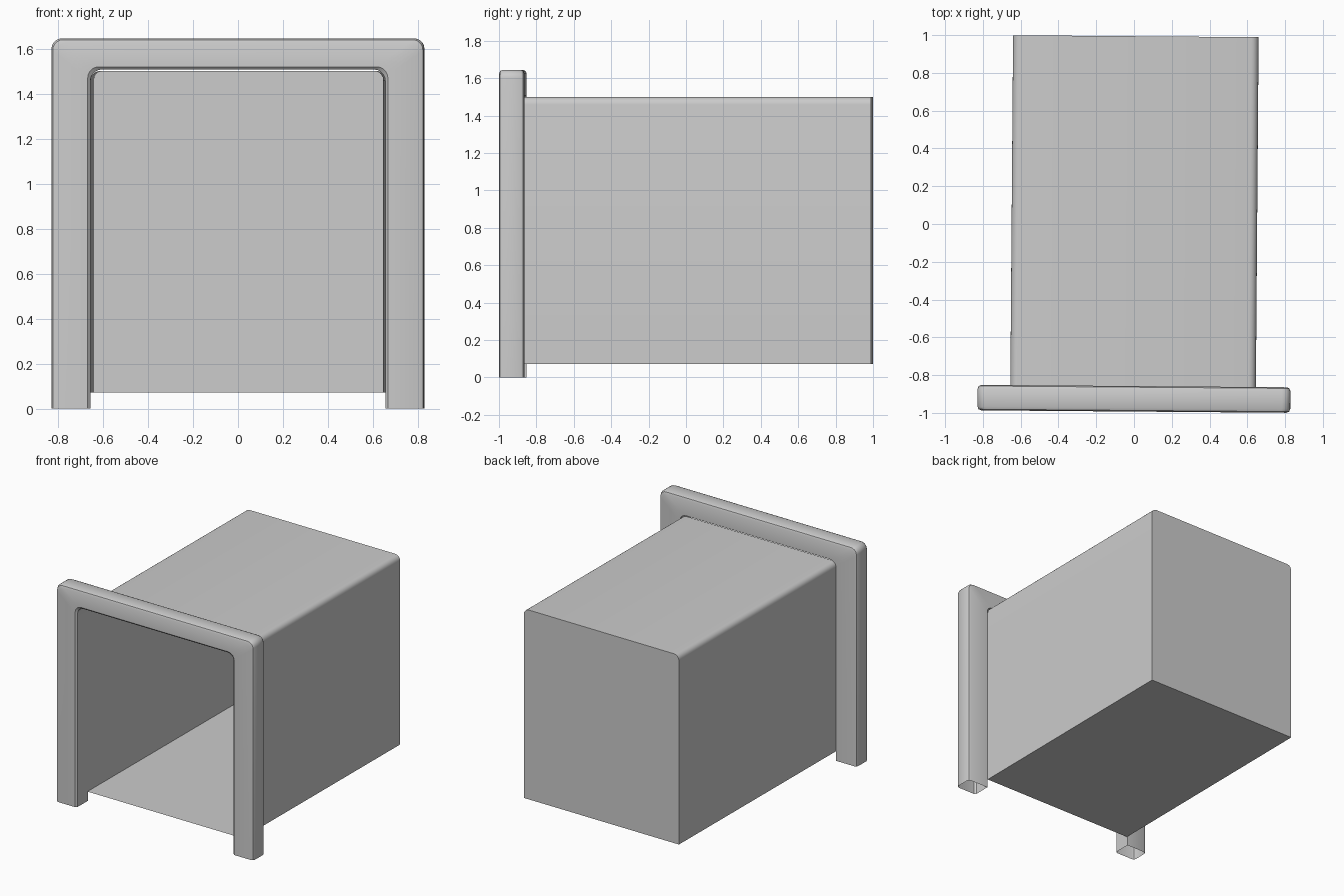
import bpy, bmesh, math

if "Cube" in bpy.data.objects:
    bpy.data.objects.remove(bpy.data.objects["Cube"])

TURN = math.radians(-0.45)   # the whole model is turned very slightly


def arch(w, h, r, y, cx=0.0, bottom=0.0, seg=5):
    """Points of an inverted U with rounded top corners, left foot to right foot."""
    pts = [(cx - w, y, bottom)]
    for sx, start in ((-1, math.pi), (1, math.pi / 2)):
        for i in range(seg + 1):
            a = start - i * math.pi / 2 / seg
            pts.append((cx + sx * (w - r) + r * math.cos(a), y, h - r + r * math.sin(a)))
    pts.append((cx + w, y, bottom))
    return pts


def skin(name, arches, closed=False, box=False):
    """Join consecutive arches with quads; box adds a floor and a back wall."""
    bm = bmesh.new()
    rows = [[bm.verts.new(p) for p in a] for a in arches]
    pairs = list(zip(rows, rows[1:]))
    if closed:
        pairs.append((rows[-1], rows[0]))
    for a, b in pairs:
        for i in range(len(a) - 1):
            bm.faces.new((a[i], a[i + 1], b[i + 1], b[i]))
    if box:
        bm.faces.new((rows[0][0], rows[0][-1], rows[-1][-1], rows[-1][0]))
        bm.faces.new(rows[-1])
    bmesh.ops.recalc_face_normals(bm, faces=bm.faces)
    mesh = bpy.data.meshes.new(name)
    bm.to_mesh(mesh)
    bm.free()
    ob = bpy.data.objects.new(name, mesh)
    bpy.context.collection.objects.link(ob)
    ob.rotation_euler.z = TURN
    bpy.ops.object.select_all(action='DESELECT')
    ob.select_set(True)
    bpy.context.view_layer.objects.active = ob
    bpy.ops.object.shade_smooth_by_angle(angle=math.radians(35))
    return ob


# Door frame: closed ring of arches with softened edges, hollow and open at the feet
FRONT, BACK, B, CX = -0.993, -0.858, 0.02, 0.007


def outer(inset, y):
    return arch(0.828 - inset, 1.645 - inset, 0.045, y, CX)


def inner(grow, y):
    return arch(0.655 + grow, 1.507 + grow, 0.05, y, CX)


skin("door_frame", [
    inner(0, BACK), inner(0, FRONT + 0.012), inner(0.012, FRONT),
    outer(B, FRONT), outer(B * 0.3, FRONT + B * 0.3), outer(0, FRONT + B),
    outer(0, BACK - B), outer(B * 0.3, BACK - B * 0.3), outer(B, BACK),
], closed=True)

# Tunnel: thin shell, open at the front, with floor and back wall
skin("tunnel_box", [
    arch(0.65, 1.5, 0.04, y, 0.002, 0.072) for y in (BACK - 0.007, 0.994)
], box=True)
